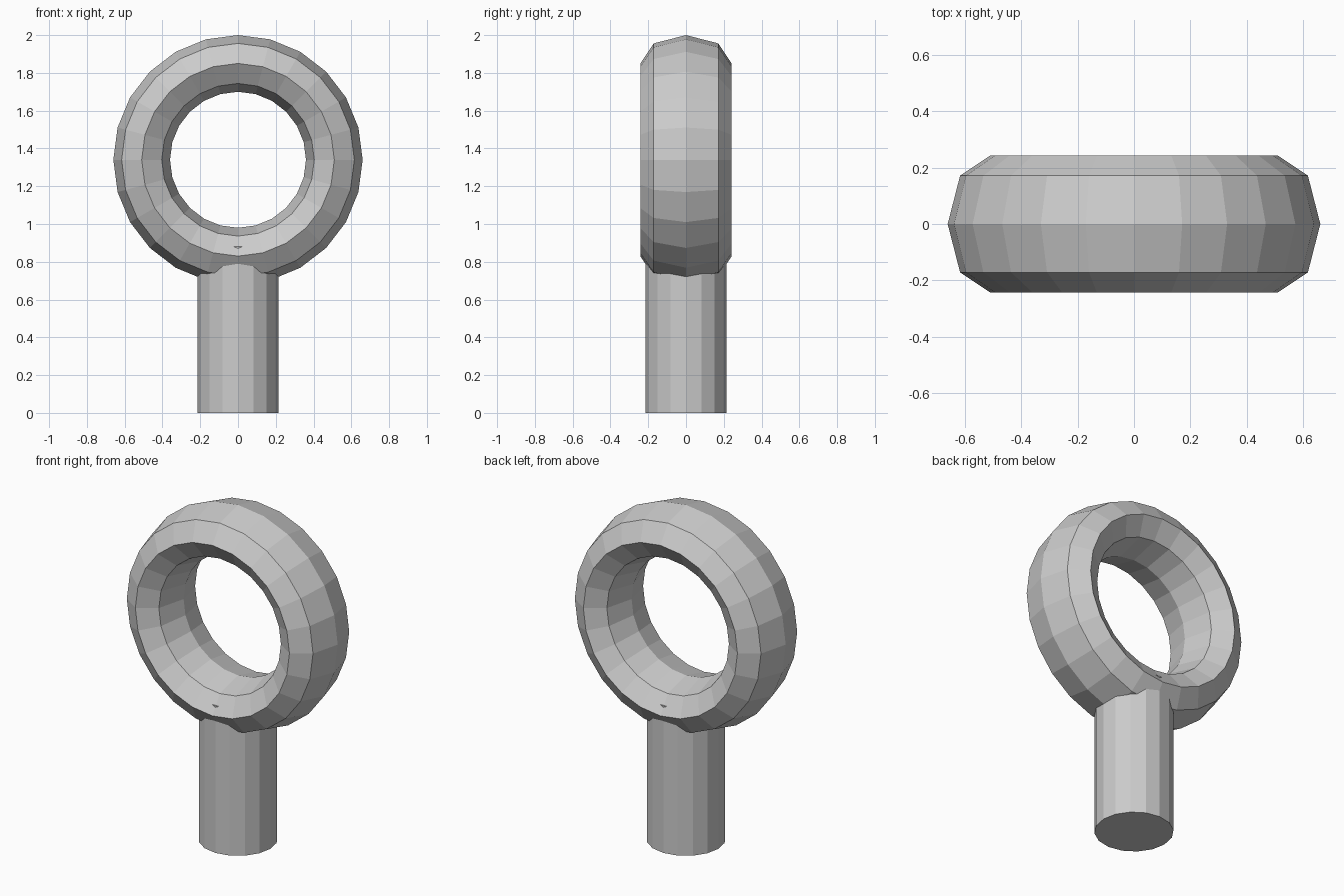
import bpy
from math import pi

if "Cube" in bpy.data.objects:
    bpy.data.objects.remove(bpy.data.objects["Cube"])

# Ring: 24 x 8 torus standing upright, widened along y into an oval section
bpy.ops.mesh.primitive_torus_add(
    major_segments=24, minor_segments=8, major_radius=0.51, minor_radius=0.15)
ring = bpy.context.object
ring.name = "eye_ring"
ring.scale = (1, 1, 0.242 / 0.15)
ring.rotation_euler = (pi / 2, 0, 0)
ring.location = (0, 0, 1.34)

# Shank: 16-sided post whose top is buried in the ring
top = 0.88
bpy.ops.mesh.primitive_cylinder_add(
    vertices=16, radius=0.215, depth=top, location=(0, 0, top / 2))
shank = bpy.context.object
shank.name = "shank"

# Flat facets throughout
for obj in (ring, shank):
    for p in obj.data.polygons:
        p.use_smooth = False
